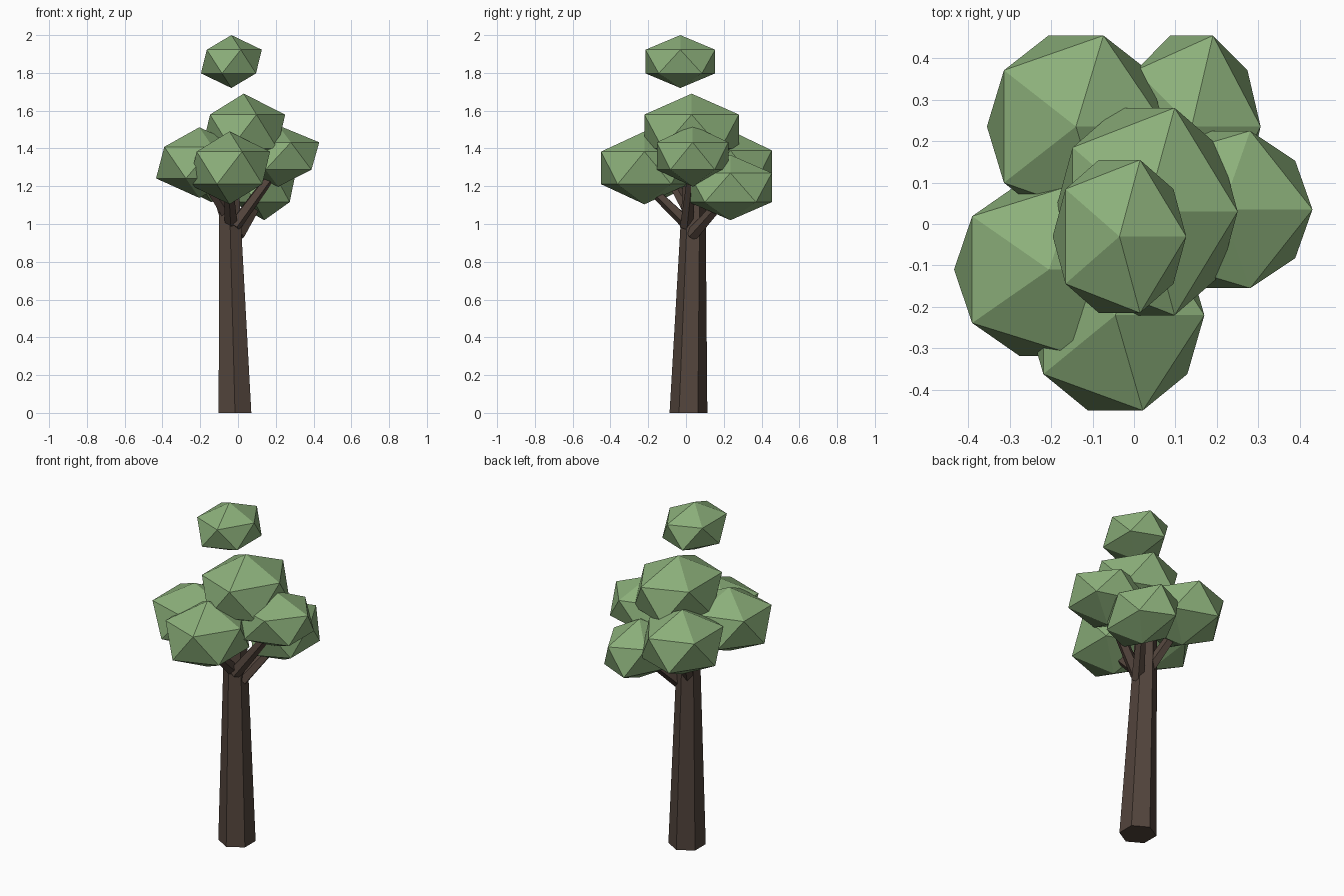
import bpy
import bmesh
from math import pi, cos, sin
from mathutils import Vector, Matrix

if "Cube" in bpy.data.objects:
    bpy.data.objects.remove(bpy.data.objects["Cube"])


def material(name, rgb):
    m = bpy.data.materials.new(name)
    m.diffuse_color = (*rgb, 1)
    m.use_nodes = True
    m.node_tree.nodes["Principled BSDF"].inputs["Base Color"].default_value = m.diffuse_color
    return m


BARK = material("bark_brown", (0.085, 0.058, 0.045))
LEAF = material("leaf_green", (0.26, 0.43, 0.195))


def add_object(name, bm, mat):
    bmesh.ops.recalc_face_normals(bm, faces=bm.faces)
    me = bpy.data.meshes.new(name)
    bm.to_mesh(me)
    bm.free()
    me.materials.append(mat)
    ob = bpy.data.objects.new(name, me)
    bpy.context.collection.objects.link(ob)
    return ob


def tapered(name, a, b, ra, rb, sides, upright=False):
    """Tapered prism from point a to point b."""
    a, b = Vector(a), Vector(b)
    rot = Matrix.Identity(3) if upright else (b - a).to_track_quat('Z', 'Y').to_matrix()
    bm = bmesh.new()
    rings = []
    for centre, r in ((a, ra), (b, rb)):
        ring = []
        for i in range(sides):
            t = 2 * pi * i / sides - pi / 2
            ring.append(bm.verts.new(centre + rot @ Vector((r * cos(t), r * sin(t), 0))))
        rings.append(ring)
    for i in range(sides):
        j = (i + 1) % sides
        bm.faces.new((rings[0][i], rings[0][j], rings[1][j], rings[1][i]))
    bm.faces.new(rings[0][::-1])
    bm.faces.new(rings[1])
    return add_object(name, bm, BARK)


def leaf_clump(name, centre, radii):
    """Stretched twenty-sided ball."""
    bm = bmesh.new()
    bmesh.ops.create_icosphere(bm, subdivisions=1, radius=1)
    # put a corner of the upper ring on +x
    top = [v for v in bm.verts if 0.2 < v.co.z < 0.9]
    if max(v.co.x for v in top) < 0.88:
        bmesh.ops.rotate(bm, verts=bm.verts, matrix=Matrix.Rotation(pi, 3, 'Z'))
    bmesh.ops.scale(bm, verts=bm.verts, vec=radii)
    bmesh.ops.translate(bm, verts=bm.verts, vec=centre)
    return add_object(name, bm, LEAF)


# Trunk: leaning, tapered, six sides
tapered("trunk", (-0.016, 0.013, 0), (-0.047, 0.043, 1.2), 0.1, 0.06, 6, True)

# Branches into the clumps
for side, a, b in (
    ("back_right", (0.0, 0.03, 0.94), (0.139, 0.235, 1.17)),
    ("right", (-0.02, 0.0, 0.99), (0.21, 0.035, 1.3)),
    ("front", (-0.035, 0.02, 0.99), (-0.05, -0.22, 1.22)),
    ("left", (-0.05, 0.03, 1.04), (-0.2, -0.1, 1.27)),
    ("back_left", (-0.05, 0.05, 1.0), (-0.145, 0.235, 1.27)),
):
    tapered("branch_" + side, a, b, 0.036, 0.024, 5)

# Leaf clumps
for side, c, r in (
    ("top", (-0.035, -0.03, 1.86), (0.18, 0.217, 0.14)),
    ("upper", (0.03, 0.03, 1.49), (0.246, 0.294, 0.2)),
    ("right", (0.213, 0.035, 1.36), (0.243, 0.223, 0.162)),
    ("back_right", (0.139, 0.235, 1.193), (0.186, 0.258, 0.173)),
    ("back_left", (-0.14, 0.235, 1.305), (0.24, 0.258, 0.19)),
    ("left", (-0.205, -0.11, 1.325), (0.256, 0.245, 0.187)),
    ("front", (-0.045, -0.22, 1.297), (0.24, 0.27, 0.193)),
):
    leaf_clump("leaves_" + side, c, r)
